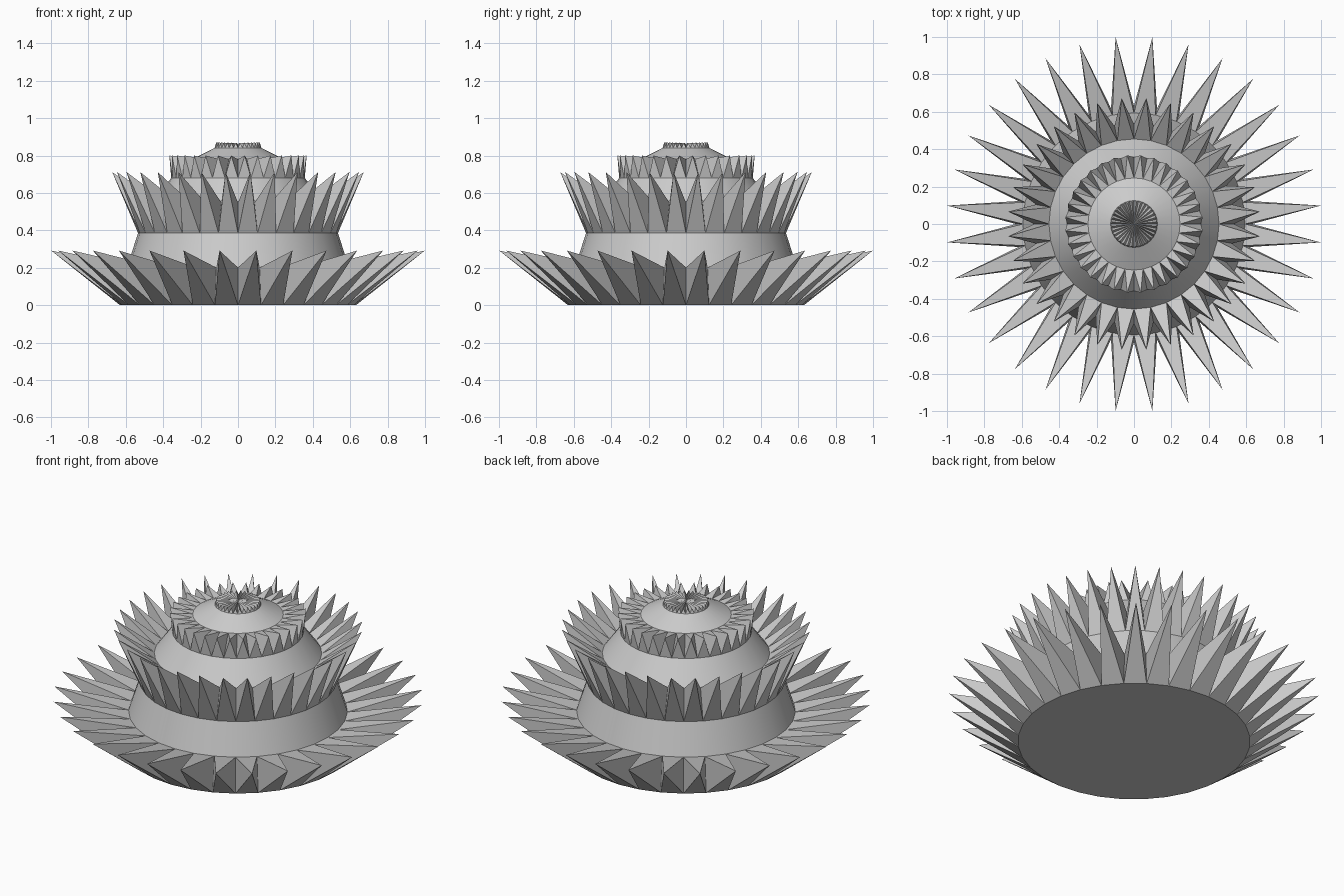
import bpy, bmesh
from math import sin, cos, pi

if "Cube" in bpy.data.objects:
    bpy.data.objects.remove(bpy.data.objects["Cube"])

SEG = 32
STEP = 2 * pi / SEG
RXY, RZ = 0.643, 1.07          # stretched sphere the dome is cut from
Z0 = RZ * sin(STEP)            # cut level, one ring above the equator


def polar(r, a, z):
    return (r * cos(a), r * sin(a), z)


bm = bmesh.new()

# rings of the dome
rings = []
for k in range(1, 8):
    r, z = RXY * cos(k * STEP), RZ * sin(k * STEP) - Z0
    rings.append([bm.verts.new(polar(r, i * STEP, z)) for i in range(SEG)])
apex = bm.verts.new((0, 0, RZ - Z0))

# spike tips (radius, height) for every second band
tips = {0: (1.004, 0.292), 2: (0.676, 0.712), 4: (0.369, 0.80), 6: (0.117, 0.869)}

for b in range(7):
    for i in range(SEG):
        j = (i + 1) % SEG
        low = [rings[b][i], rings[b][j]]
        high = [rings[b + 1][j], rings[b + 1][i]] if b < 6 else [apex]
        loop = low + high
        if b in tips:
            # spike: band face drawn out to a point
            r, z = tips[b]
            tip = bm.verts.new(polar(r, (i + 0.5) * STEP, z))
            for n in range(len(loop)):
                bm.faces.new((loop[n], loop[(n + 1) % len(loop)], tip))
        else:
            # smooth band between spike rows
            bm.faces.new(loop).smooth = True

# flat underside
bm.faces.new(list(reversed(rings[0])))

mesh = bpy.data.meshes.new("spiked_dome")
bm.to_mesh(mesh)
bm.free()
obj = bpy.data.objects.new("spiked_dome", mesh)
bpy.context.collection.objects.link(obj)
bpy.context.view_layer.objects.active = obj
obj.select_set(True)
bpy.ops.object.shade_smooth_by_angle(angle=pi / 9)
